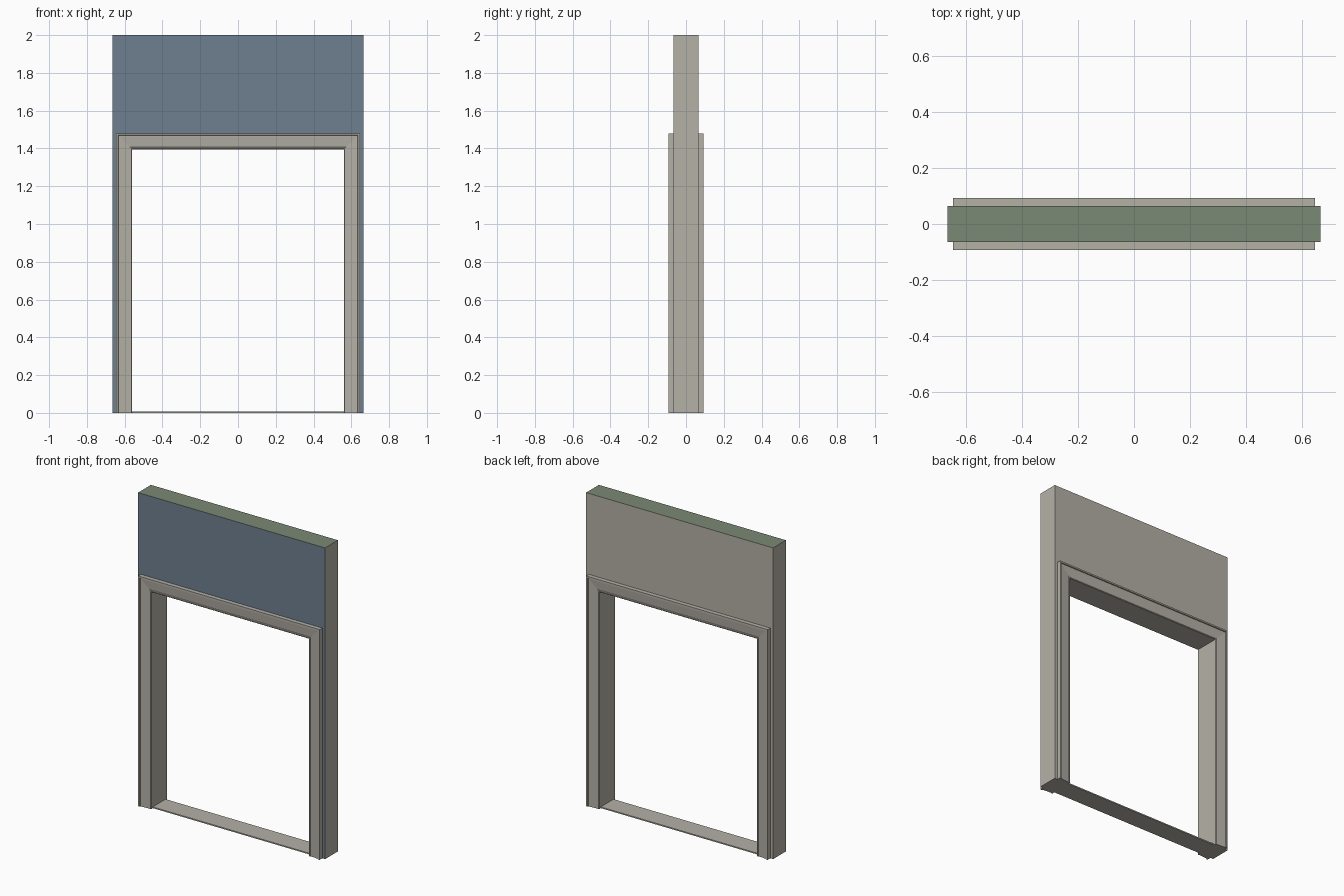
import bpy, bmesh

cube = bpy.data.objects.get("Cube")
if cube:
    bpy.data.objects.remove(cube, do_unlink=True)


def material(name, rgb):
    m = bpy.data.materials.new(name)
    m.use_nodes = True
    m.diffuse_color = (*rgb, 1)
    m.node_tree.nodes["Principled BSDF"].inputs["Base Color"].default_value = (*rgb, 1)
    return m


stone = material("warm grey", (0.46, 0.44, 0.39))
blue = material("slate blue", (0.156, 0.216, 0.283))
green = material("sage green", (0.195, 0.246, 0.178))

HALF_W, HALF_D, TOP = 0.665, 0.065, 2.0      # wall
OPEN_W, OPEN_TOP, SILL = 0.56, 1.395, 0.008  # opening


def finish(name, bm, mats):
    bmesh.ops.recalc_face_normals(bm, faces=bm.faces)
    mesh = bpy.data.meshes.new(name)
    bm.to_mesh(mesh)
    bm.free()
    for m in mats:
        mesh.materials.append(m)
    ob = bpy.data.objects.new(name, mesh)
    bpy.context.collection.objects.link(ob)
    return ob


# Wall: an arch-shaped outline extruded through its depth
bm = bmesh.new()
outline = [(-HALF_W, 0), (-HALF_W, TOP), (HALF_W, TOP), (HALF_W, 0),
           (OPEN_W, 0), (OPEN_W, OPEN_TOP), (-OPEN_W, OPEN_TOP), (-OPEN_W, 0)]
face = bm.faces.new([bm.verts.new((x, -HALF_D, z)) for x, z in outline])
ext = bmesh.ops.extrude_face_region(bm, geom=[face], use_keep_orig=True)
for v in ext["geom"]:
    if isinstance(v, bmesh.types.BMVert):
        v.co.y = HALF_D
bmesh.ops.recalc_face_normals(bm, faces=bm.faces)
for f in bm.faces:
    if f.normal.y < -0.9:
        f.material_index = 1
    elif f.normal.z > 0.9 and f.calc_center_median().z > TOP - 0.01:
        f.material_index = 2
finish("wall", bm, [stone, blue, green])

# Threshold between the jambs
bm = bmesh.new()
bmesh.ops.create_cube(bm, size=1)
for v in bm.verts:
    v.co = (v.co.x * 2 * OPEN_W, v.co.y * 2 * HALF_D, (v.co.z + 0.5) * SILL)
finish("threshold", bm, [stone])

# Casing profile: distance out from the opening, distance out from the wall
profile = [(0, 0), (0, 0.015), (0.004, 0.019), (0.011, 0.019), (0.013, 0.016),
           (0.068, 0.021), (0.073, 0.021), (0.075, 0.027), (0.085, 0.027), (0.085, 0)]


def casing(name, side):
    """Sweep the profile up, across and down with mitred corners."""
    bm = bmesh.new()
    rings = []
    for sx, at_top in ((-1, False), (-1, True), (1, True), (1, False)):
        rings.append([bm.verts.new((sx * (OPEN_W + u), side * (HALF_D + d),
                                    OPEN_TOP + u if at_top else 0))
                      for u, d in profile])
    n = len(profile)
    for a, b in zip(rings, rings[1:]):
        for i in range(n):
            j = (i + 1) % n
            bm.faces.new((a[i], a[j], b[j], b[i]))
    bm.faces.new(rings[0])
    bm.faces.new(rings[-1])
    finish(name, bm, [stone])


casing("front_casing", -1)
casing("back_casing", 1)
